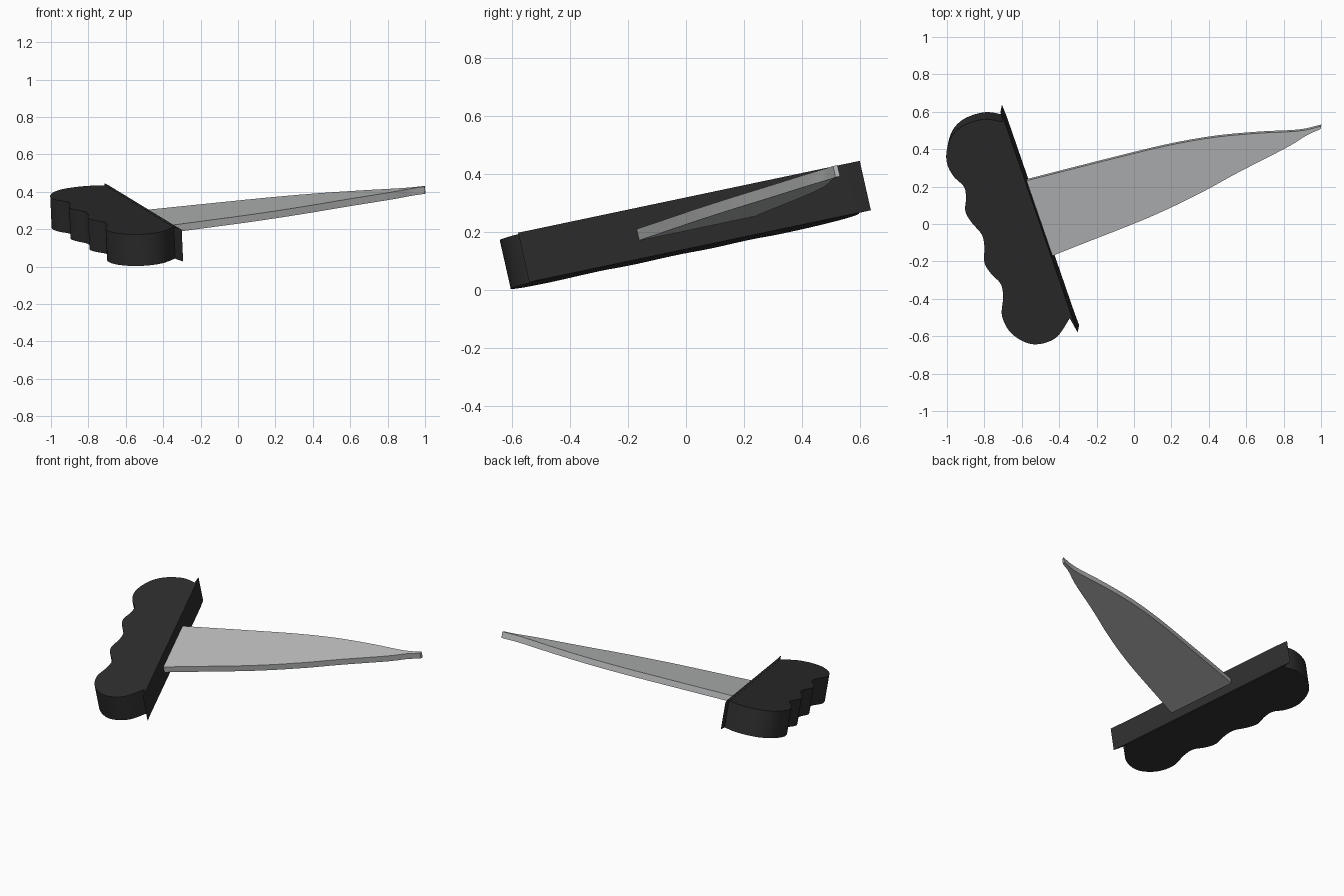
import bpy, bmesh, math
from mathutils import Vector

if "Cube" in bpy.data.objects:
    bpy.data.objects.remove(bpy.data.objects["Cube"])

# The whole knife lies in one tilted plane: z = LEVEL + SX*x + SY*y
SX, SY, LEVEL = 0.045, 0.226, 0.341
NORMAL = Vector((-SX, -SY, 1)).normalized()


def material(name, rgb):
    m = bpy.data.materials.new(name)
    m.diffuse_color = (*rgb, 1)
    m.use_nodes = True
    m.node_tree.nodes["Principled BSDF"].inputs["Base Color"].default_value = m.diffuse_color
    return m


black = material("black_grip", (0.026, 0.026, 0.026))
steel = material("grey_steel", (0.50, 0.505, 0.51))


def spline(pts, steps=6):
    """Smooth open curve passing through the given outline points."""
    p = [Vector(q) for q in pts]
    p = [2 * p[0] - p[1]] + p + [2 * p[-1] - p[-2]]
    out = []
    for a, b, c, d in zip(p, p[1:], p[2:], p[3:]):
        for i in range(steps):
            t = i / steps
            out.append(0.5 * (2 * b + (c - a) * t + (2 * a - 5 * b + 4 * c - d) * t * t
                              + (3 * b - a - 3 * c + d) * t ** 3))
    return out + [p[-2]]


def slab(name, outline, drop, depth, mat):
    """Outline on the tilted plane, lowered by drop, thickened downwards."""
    bm = bmesh.new()
    verts = [bm.verts.new((x, y, LEVEL - drop + SX * x + SY * y)) for x, y in outline]
    face = bm.faces.new(verts)
    ext = bmesh.ops.extrude_face_region(bm, geom=[face])["geom"]
    bmesh.ops.translate(bm, vec=-NORMAL * depth,
                        verts=[v for v in ext if isinstance(v, bmesh.types.BMVert)])
    bmesh.ops.recalc_face_normals(bm, faces=bm.faces)
    me = bpy.data.meshes.new(name)
    bm.to_mesh(me)
    bm.free()
    me.materials.append(mat)
    ob = bpy.data.objects.new(name, me)
    bpy.context.collection.objects.link(ob)
    bpy.ops.object.select_all(action='DESELECT')
    bpy.context.view_layer.objects.active = ob
    ob.select_set(True)
    bpy.ops.object.shade_smooth_by_angle(angle=math.radians(30))
    return ob


# Grip with finger grooves along its back
grip = spline([(-0.70, 0.545), (-0.80, 0.56), (-0.905, 0.53), (-0.97, 0.475),
               (-1.0, 0.40), (-1.0, 0.325), (-0.965, 0.255), (-0.91, 0.20),
               (-0.898, 0.14), (-0.902, 0.07), (-0.87, 0.01), (-0.815, -0.055),
               (-0.80, -0.12), (-0.80, -0.205), (-0.765, -0.265), (-0.713, -0.32),
               (-0.70, -0.39), (-0.705, -0.495), (-0.65, -0.59), (-0.54, -0.643),
               (-0.42, -0.61), (-0.34, -0.50)])
slab("grip", grip, 0, 0.173, black)

# Thin guard plate with tapered ends
slab("guard", [(-0.714, 0.60), (-0.686, 0.53), (-0.327, -0.51), (-0.301, -0.58),
               (-0.349, -0.495), (-0.698, 0.515)], -0.001, 0.175, black)

# Blade: two curved edges meeting in a narrow tip
upper = spline([(-0.60, 0.225), (-0.18, 0.332), (0.16, 0.415), (0.42, 0.462),
                (0.66, 0.485), (0.88, 0.497), (1.0, 0.523)])
lower = spline([(0.998, 0.508), (0.92, 0.472), (0.815, 0.408), (0.56, 0.277),
                (0.35, 0.163), (0.08, 0.035), (-0.29, -0.112), (-0.46, -0.18)])
slab("blade", upper + lower, 0.073, 0.04, steel)
